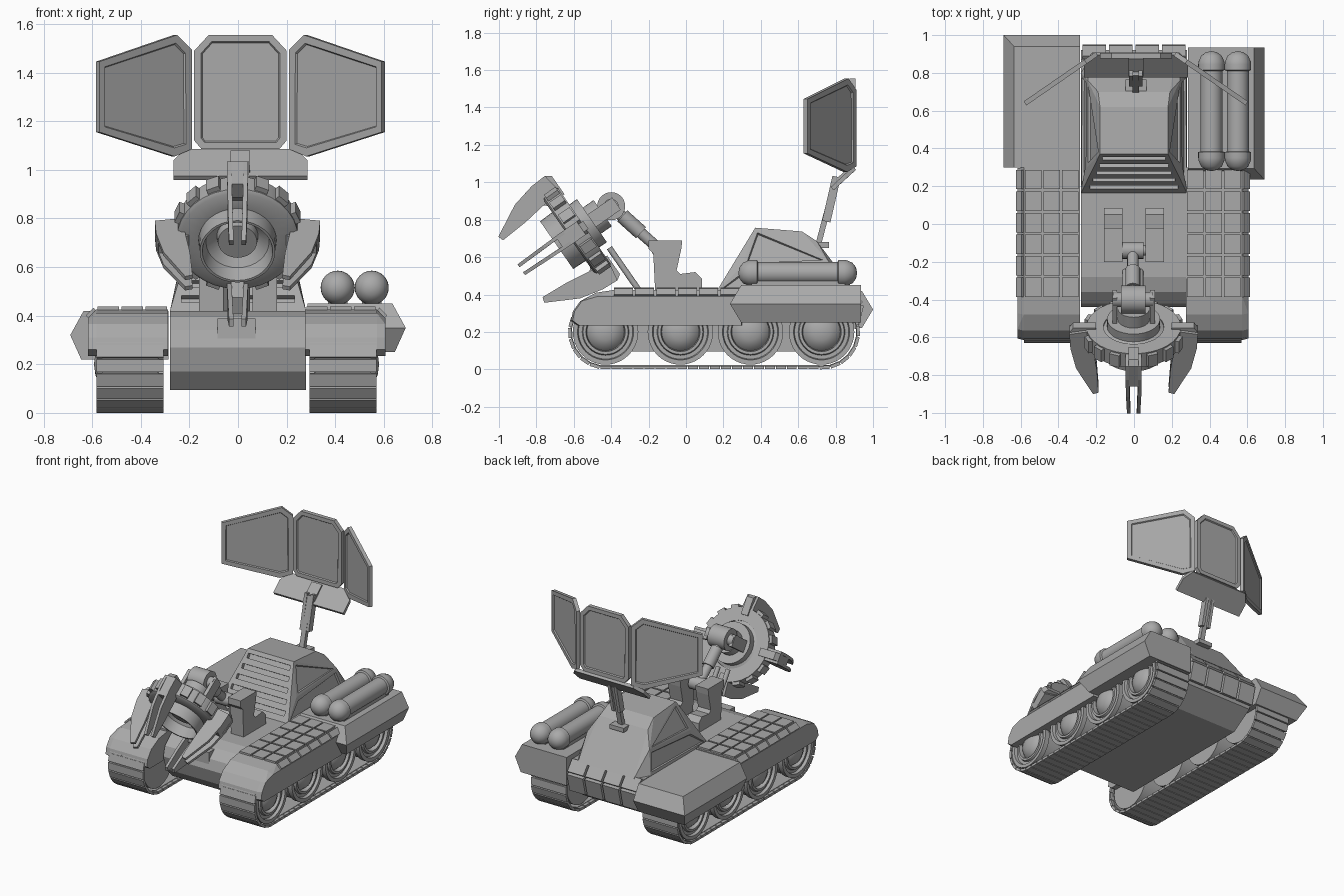
import bpy, bmesh, math
from mathutils import Matrix, Vector

if "Cube" in bpy.data.objects:
    bpy.data.objects.remove(bpy.data.objects["Cube"], do_unlink=True)

GREY = bpy.data.materials.new("plain_grey")
GREY.use_nodes = True
GREY.diffuse_color = (0.4, 0.4, 0.4, 1)
GREY.node_tree.nodes["Principled BSDF"].inputs["Base Color"].default_value = (0.4, 0.4, 0.4, 1)


def finish(name, bm, smooth=False):
    bmesh.ops.recalc_face_normals(bm, faces=bm.faces)
    mesh = bpy.data.meshes.new(name)
    bm.to_mesh(mesh)
    bm.free()
    mesh.materials.append(GREY)
    ob = bpy.data.objects.new(name, mesh)
    bpy.context.collection.objects.link(ob)
    if smooth:
        bpy.ops.object.select_all(action='DESELECT')
        ob.select_set(True)
        bpy.context.view_layer.objects.active = ob
        bpy.ops.object.shade_smooth_by_angle(angle=math.radians(35))
    return ob


def prism(name, pts, vec, inset=0, matrix=None):
    """Extruded polygon; both large faces may get a recessed panel."""
    bm = bmesh.new()
    vec = Vector(vec)
    face = bm.faces.new([bm.verts.new(p) for p in pts])
    new = bmesh.ops.extrude_face_region(bm, geom=[face], use_keep_orig=True)["geom"]
    bmesh.ops.translate(bm, vec=vec, verts=[v for v in new if isinstance(v, bmesh.types.BMVert)])
    bmesh.ops.recalc_face_normals(bm, faces=bm.faces)
    if inset:
        caps = [f for f in bm.faces if abs(f.normal.dot(vec.normalized())) > 0.95]
        bmesh.ops.inset_individual(bm, faces=caps, thickness=inset)
        bmesh.ops.inset_individual(bm, faces=caps, thickness=0.006, depth=-0.008)
    if matrix:
        bm.transform(matrix)
    return finish(name, bm)


def hull(name, pts, panel=None):
    """Convex solid; panel picks faces that get a recess."""
    bm = bmesh.new()
    for p in pts:
        bm.verts.new(p)
    bmesh.ops.convex_hull(bm, input=bm.verts)
    bmesh.ops.dissolve_limit(bm, angle_limit=0.05, verts=bm.verts, edges=bm.edges)
    bmesh.ops.recalc_face_normals(bm, faces=bm.faces)
    if panel:
        faces = [f for f in bm.faces if panel(f)]
        bmesh.ops.inset_individual(bm, faces=faces, thickness=0.03)
        bmesh.ops.inset_individual(bm, faces=faces, thickness=0.008, depth=-0.012)
    return finish(name, bm)


def add_box(bm, size, matrix):
    bmesh.ops.create_cube(bm, size=1, matrix=matrix @ Matrix.Diagonal((*size, 1)))


def box(name, size, pos, matrix=Matrix()):
    bm = bmesh.new()
    add_box(bm, size, matrix @ Matrix.Translation(pos))
    return finish(name, bm)


def lathe(name, profile, matrix, segs=32):
    """Spin (radius, height) points around the local z axis."""
    bm = bmesh.new()
    vs = [bm.verts.new((r, 0, h)) for r, h in profile]
    es = [bm.edges.new(pair) for pair in zip(vs, vs[1:])]
    bmesh.ops.spin(bm, geom=vs + es, cent=(0, 0, 0), axis=(0, 0, 1), angle=math.tau, steps=segs)
    bmesh.ops.remove_doubles(bm, verts=bm.verts, dist=0.0005)
    bm.transform(matrix)
    return finish(name, bm, True)


def aim(p, q):
    d = Vector(q) - Vector(p)
    return Matrix.Translation(p) @ d.to_track_quat('Z', 'Y').to_matrix().to_4x4(), d.length


def rod(name, p, q, r, segs=16):
    m, n = aim(p, q)
    return lathe(name, [(0, 0), (r, 0), (r, n), (0, n)], m, segs)


def beam(name, p, q, w, d):
    m, n = aim(p, q)
    return box(name, (w, d, n), (0, 0, n / 2), m)


# hull
hull_side = [(-.28, .42), (-.36, .395), (-.42, .34), (-.44, .27), (-.41, .17), (-.34, .095),
             (.72, .095), (.88, .2), (.92, .35), (.87, .42)]
prism("hull", [(-.28, y, z) for y, z in hull_side], (.56, 0, 0))
bm = bmesh.new()
for i in range(4):
    x = (i - 1.5) * .14
    add_box(bm, (.125, .09, .03), Matrix.Translation((x, .905, .385)) @ Matrix.Rotation(-.9, 4, 'X'))
    add_box(bm, (.125, .03, .13), Matrix.Translation((x, .92, .28)) @ Matrix.Rotation(-.25, 4, 'X'))
finish("rear_hull_pads", bm)

# cabin with recessed side panels and a louvred front
cabin_half = [(.28, .165, .42), (.28, .8, .42), (.22, .9, .42), (.245, .76, .58),
              (.18, .37, .757), (.18, .62, .737), (.19, .7, .685), (.25, .3, .55)]
cabin = hull("cabin", [(s * x, y, z) for s in (-1, 1) for x, y, z in cabin_half],
             lambda f: abs(f.normal.x) > .6 and f.calc_area() > .03)
slope = Vector((0, .205, .335)).normalized()
side = Vector((1, 0, 0))
out = side.cross(slope)
frame = Matrix((side, slope, out)).transposed().to_4x4()
frame.translation = (0, .165, .422)
bm = bmesh.new()
for i in range(5):
    t = .055 + i * .073
    add_box(bm, (.49 - t * .45, .032, .05), frame @ Matrix.Translation((0, t, 0)))
cutter = finish("louvre_cutter", bm)
cutter.hide_render = True
mod = cabin.modifiers.new("louvres", 'BOOLEAN')
mod.operation, mod.object, mod.solver = 'DIFFERENCE', cutter, 'EXACT'
cut = bpy.data.meshes.new_from_object(cabin.evaluated_get(bpy.context.evaluated_depsgraph_get()))
cabin.modifiers.clear()
cabin.data = cut
bpy.data.objects.remove(cutter, do_unlink=True)

# tracks, wheels and fenders
Y0, Y1, ZC, R = -.43, .73, .2, .19
span, arc = Y1 - Y0, math.pi * R


def track_point(s):
    """Position and tilt at distance s along the track loop."""
    if s < span:
        return Y0 + s, ZC - R, 0
    if s < span + arc:
        a = (s - span) / R
        return Y1 + R * math.sin(a), ZC - R * math.cos(a), a
    if s < 2 * span + arc:
        return Y1 - (s - span - arc), ZC + R, math.pi
    a = (s - 2 * span - arc) / R
    return Y0 - R * math.sin(a), ZC + R * math.cos(a), math.pi + a


LINKS = 60
wheel = [(0, -.12), (.165, -.12), (.165, .1), (.175, .1), (.175, .135), (.15, .135), (.145, .115),
         (.125, .115), (.12, .13), (.105, .13), (.1, .1), (.08, .125), (.045, .142), (0, .148)]
fender_side = [(-.615, .26), (-.605, .31), (-.565, .365), (-.48, .41), (-.38, .425), (.3, .425),
               (.3, .235), (-.58, .235)]
for s, tag in ((1, "left"), (-1, "right")):
    cx = -.006 + s * .4385
    bm = bmesh.new()
    for i in range(LINKS):
        y, z, a = track_point(i * 2 * (span + arc) / LINKS)
        m = Matrix.Translation((cx, y, z)) @ Matrix.Rotation(a, 4, 'X')
        add_box(bm, (.275, .053, .018), m)
        add_box(bm, (.23, .064, .008), m @ Matrix.Translation((0, 0, .008)))
    finish(tag + "_track", bm)
    for i, y in enumerate((-.43, -.03, .345, .725)):
        m = Matrix.Translation((cx, y, ZC)) @ Matrix.Rotation(s * math.pi / 2, 4, 'Y')
        lathe(f"{tag}_wheel_{i + 1}", wheel, m, 40)
    inner, outer = -.006 + s * .281, -.006 + s * .612
    hull(tag + "_fender",
         [(x, y, z) for y, z in fender_side for x in (inner, outer - s * .035)] +
         [(outer, y * .985, min(z, .39)) for y, z in fender_side])
    bm = bmesh.new()
    for row in range(6):
        y = -.335 + row * .114
        for col in range(3):
            add_box(bm, (.088, .102, .024), Matrix.Translation((inner + s * (.05 + col * .098), y, .425)))
        add_box(bm, (.045, .102, .02), Matrix.Translation((outer - s * .015, y, .41)) @
                Matrix.Rotation(s * .8, 4, 'Y'))
    finish(tag + "_fender_pads", bm)

# rear side boxes, wedge shaped on the outside and at one end
for name, s, y_in, y_mid, y_flat, zt in (("left_side_box", 1, .295, .235, .935, .45),
                                         ("right_side_box", -1, .94, 1.0, .3, .42)):
    pts = []
    for x, ye, z in ((.635, y_in, zt), (.69, y_mid, zt - .1), (.645, y_in, zt - .2)):
        pts += [(s * px, y, z) for px in (.285, x) for y in (ye, y_flat)]
    hull(name, pts)

# twin tanks
tank = [(0, 0), (.03, .006), (.055, .025), (.068, .055), (.07, .07), (.07, .1), (.058, .105)]
tank += [(r, .635 - h) for r, h in reversed(tank)]
for i, x in enumerate((.41, .55)):
    lathe(f"tank_{i + 1}", tank, Matrix.Translation((x, .28, .515)) @ Matrix.Rotation(-math.pi / 2, 4, 'X'))
    box(f"tank_saddle_{i + 1}", (.08, .5, .03), (x, .6, .46))

# mast and three-panel array
MX = .01
for dx in (-.025, .025):
    beam("mast_plate", (MX + dx, .75, .79), (MX + dx, .805, 1.03), .022, .045)
beam("mast_core", (MX, .695, .62), (MX, .8, 1.02), .035, .03)
beam("mast_neck", (MX, .79, .99), (MX, .88, 1.07), .08, .025)
box("mast_socket", (.11, .09, .03), (MX, .72, .665))
prism("array_base", [(MX - .275, .775, .975), (MX + .275, .775, .975), (MX + .275, .845, 1.04),
                     (MX + .23, .895, 1.085), (MX - .23, .895, 1.085), (MX - .275, .845, 1.04)],
      (0, .014, -.018))
middle = [(-.19, 1.12), (-.16, 1.085), (.16, 1.085), (.19, 1.12), (.19, 1.49), (.13, 1.555),
          (-.13, 1.555), (-.19, 1.49)]
prism("middle_panel", [(MX + x, .875, z) for x, z in middle], (0, .03, 0), .03)
wing = [(0, 1.085), (.07, 1.055), (.38, 1.155), (.38, 1.445), (.06, 1.555), (0, 1.495)]
for s, tag in ((1, "left"), (-1, "right")):
    prism(tag + "_wing_panel", [(MX + s * (.2 + x), .89 - x * .69, z) for x, z in wing],
          (s * .014, .021, 0), .035)

# arm supports
support = [(-.2, .69), (-.02, .69), (-.025, .645), (-.05, .53), (-.03, .51), (.05, .52), (.085, .485),
           (.085, .42), (-.165, .42), (-.175, .62), (-.2, .645)]
for s, tag in ((1, "left"), (-1, "right")):
    prism(tag + "_arm_support", [(s * .11 - .05, y, z) for y, z in support], (.1, 0, 0))
rod("shoulder_axle", (-.1, -.14, .64), (.09, -.14, .64), .028)
rod("shoulder_hub", (-.06, -.14, .64), (.05, -.14, .64), .045)
rod("main_arm", (-.006, -.14, .64), (-.006, -.4, .87), .03)
rod("arm_sleeve", (-.006, -.24, .73), (-.006, -.34, .82), .04)
box("strut_base", (.155, .1, .085), (-.006, -.38, .345))
for x in (-.045, .033):
    rod("lower_strut", (x, -.25, .42), (x, -.41, .65), .016)

# tool head: local y is up in the disc plane, local z is its axis
up, axis = Vector((0, -.57, .82)).normalized(), Vector((0, -.82, -.57)).normalized()
HEAD = Matrix((side, up, axis)).transposed().to_4x4()
HEAD.translation = (-.002, -.585, .738)
rod("elbow_hub", (-.07, -.4, .872), (.06, -.4, .872), .075, 28)
rod("elbow_axle", (-.11, -.4, .872), (.1, -.4, .872), .04)
for x in (-.1, .1):
    box("elbow_fork", (.025, .08, .24), (x, 0, -.14), HEAD)
lathe("head_ring", [(.16, -.05), (.25, -.05), (.25, .04), (.235, .05), (.16, .05), (.16, -.05)], HEAD, 32)
lathe("head_drum", [(0, -.17), (.085, -.17), (.085, -.1), (.14, -.1), (.14, -.05), (.162, -.04), (.155, .13),
                    (.145, .13), (.13, .06), (.085, .02), (.08, .06), (0, .06)], HEAD, 32)
bm = bmesh.new()
for i in range(16):
    if i % 4:
        turn = Matrix.Rotation(i * math.tau / 16, 4, 'Z')
        add_box(bm, (.055, .03, .075), HEAD @ turn @ Matrix.Translation((0, .255, -.005)))
finish("ring_lugs", bm)

# four forked claws
claw = [(.34, -.03), (.335, .06), (.305, .19), (.215, .36), (.185, .35), (.195, .2), (.215, .06), (.225, -.05)]
knuckle = [(.32, -.06), (.34, -.03), (.325, .11), (.25, .1), (.2, .05), (.2, -.06)]
for i, tag in enumerate(("top", "right", "bottom", "left")):
    m = HEAD @ Matrix.Rotation(i * math.pi / 2, 4, 'Z')
    for s in (-1, 1):
        prism(tag + "_claw_prong", [(s * (.024 - .03 * max(a - .1, 0)), u, a) for u, a in claw],
              (s * .019, 0, 0), matrix=m)
    prism(tag + "_claw_knuckle", [(-.026, u, a) for u, a in knuckle], (.052, 0, 0), matrix=m)
